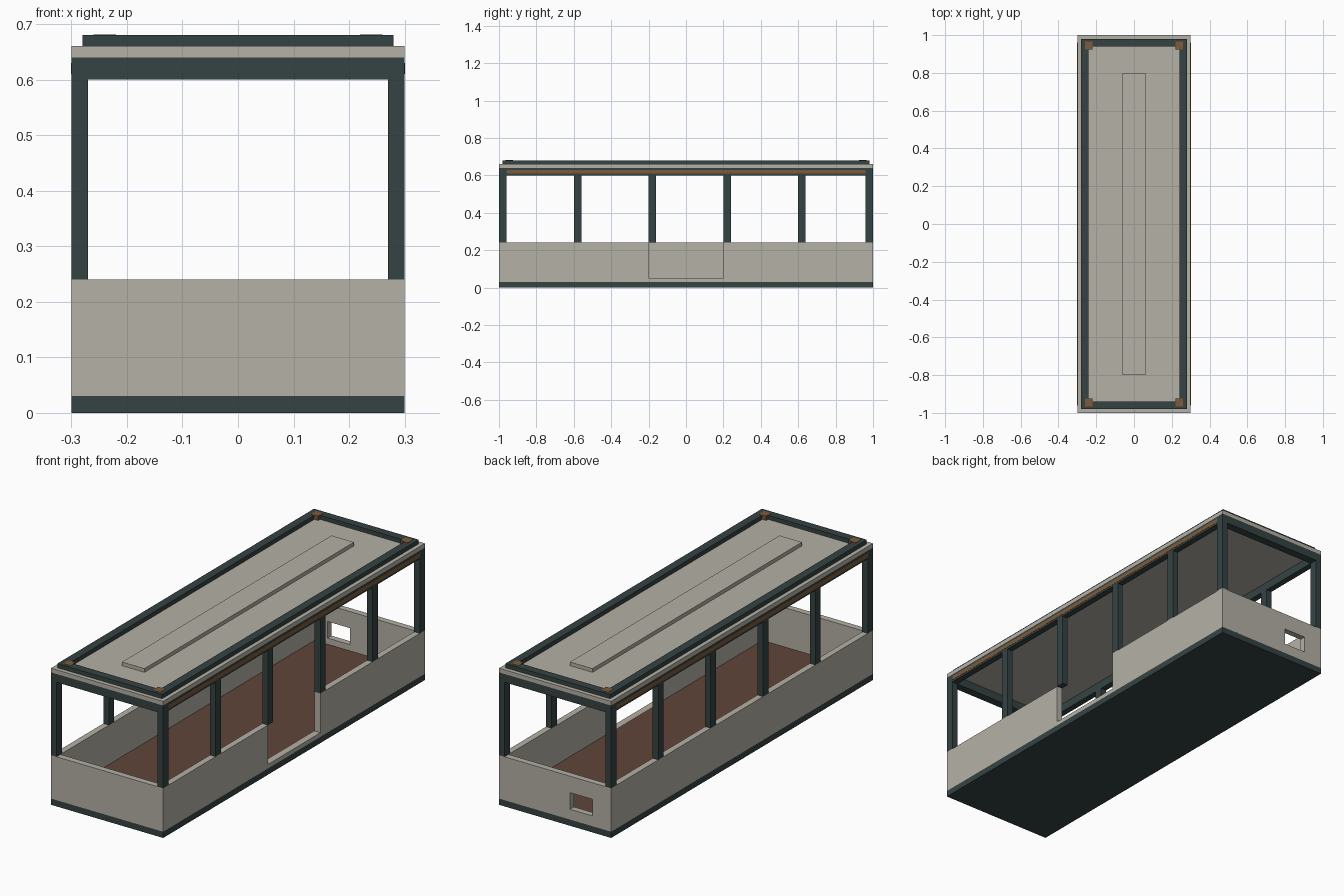
import bpy

if "Cube" in bpy.data.objects:
    bpy.data.objects.remove(bpy.data.objects["Cube"])


def material(name, rgb):
    m = bpy.data.materials.new(name)
    m.diffuse_color = (*rgb, 1)
    m.use_nodes = True
    m.node_tree.nodes["Principled BSDF"].inputs["Base Color"].default_value = m.diffuse_color
    return m


GREY = material("warm grey", (0.46, 0.44, 0.385))
DARK = material("dark slate", (0.036, 0.055, 0.055))
RED = material("red brown floor", (0.117, 0.06, 0.042))
WOOD = material("wood brown", (0.205, 0.105, 0.042))


def box(name, x, y, z, mat):
    """Box from (min, max) ranges on each axis."""
    (x0, x1), (y0, y1), (z0, z1) = [sorted(r) for r in (x, y, z)]
    verts = [(a, b, c) for c in (z0, z1) for a, b in
             ((x0, y0), (x1, y0), (x1, y1), (x0, y1))]
    faces = [(3, 2, 1, 0), (4, 5, 6, 7)]
    faces += [(i, (i + 1) % 4, (i + 1) % 4 + 4, i + 4) for i in range(4)]
    me = bpy.data.meshes.new(name)
    me.from_pydata(verts, [], faces)
    me.materials.append(mat)
    ob = bpy.data.objects.new(name, me)
    bpy.context.collection.objects.link(ob)
    return ob


T = 0.03            # wall thickness
WALL = (0.03, 0.24)  # wall height range

# chassis and floor
box("base", (-0.3, 0.3), (-1, 1), (0, 0.03), DARK)
box("floor", (-0.27, 0.27), (-0.97, 0.97), (0.03, 0.05), RED)

# lower walls; door opening on the right
box("left_wall", (-0.3, -0.3 + T), (-1, 1), WALL, GREY)
box("front_wall", (-0.27, 0.27), (-1, -1 + T), WALL, GREY)
box("right_wall_front", (0.27, 0.3), (-1, -0.2), WALL, GREY)
box("right_wall_back", (0.27, 0.3), (0.2, 1), WALL, GREY)
box("door_sill", (0.27, 0.3), (-0.2, 0.2), (0.03, 0.05), GREY)

# back wall around a small window
BACK = (1 - T, 1)
box("back_wall_left", (-0.27, -0.2), BACK, WALL, GREY)
box("back_wall_right", (-0.08, 0.27), BACK, WALL, GREY)
box("back_window_bottom", (-0.2, -0.08), BACK, (0.03, 0.08), GREY)
box("back_window_top", (-0.2, -0.08), BACK, (0.16, 0.24), GREY)

# posts, upper side beams and wooden trim on both sides
for side, s in (("left", -1), ("right", 1)):
    for i, y in enumerate((-1, -0.6, -0.2, 0.2, 0.6, 0.96)):
        box(f"{side}_post_{i}", (s * 0.27, s * 0.3), (y, y + 0.04), (0.24, 0.6), DARK)
    box(f"{side}_beam", (s * 0.27, s * 0.3), (-1, 1), (0.6, 0.64), DARK)
    box(f"{side}_trim", (s * 0.298, s * 0.301), (-0.96, 0.96), (0.61, 0.63), WOOD)
    box(f"{side}_roof_rail", (s * 0.24, s * 0.28), (-0.98, 0.98), (0.66, 0.68), DARK)

# end beams, end roof rails and wooden corner blocks
for end, e in (("front", -1), ("back", 1)):
    box(f"{end}_beam", (-0.27, 0.27), (e * 0.96, e), (0.6, 0.64), DARK)
    box(f"{end}_roof_rail", (-0.24, 0.24), (e * 0.94, e * 0.98), (0.66, 0.68), DARK)
    for side, s in (("left", -1), ("right", 1)):
        box(f"{end}_{side}_corner_block", (s * 0.22, s * 0.26),
            (e * 0.925, e * 0.965), (0.66, 0.681), WOOD)

# roof slab and raised centre panel
box("roof", (-0.3, 0.3), (-1, 1), (0.64, 0.66), GREY)
box("roof_panel", (-0.06, 0.06), (-0.8, 0.8), (0.66, 0.678), GREY)
